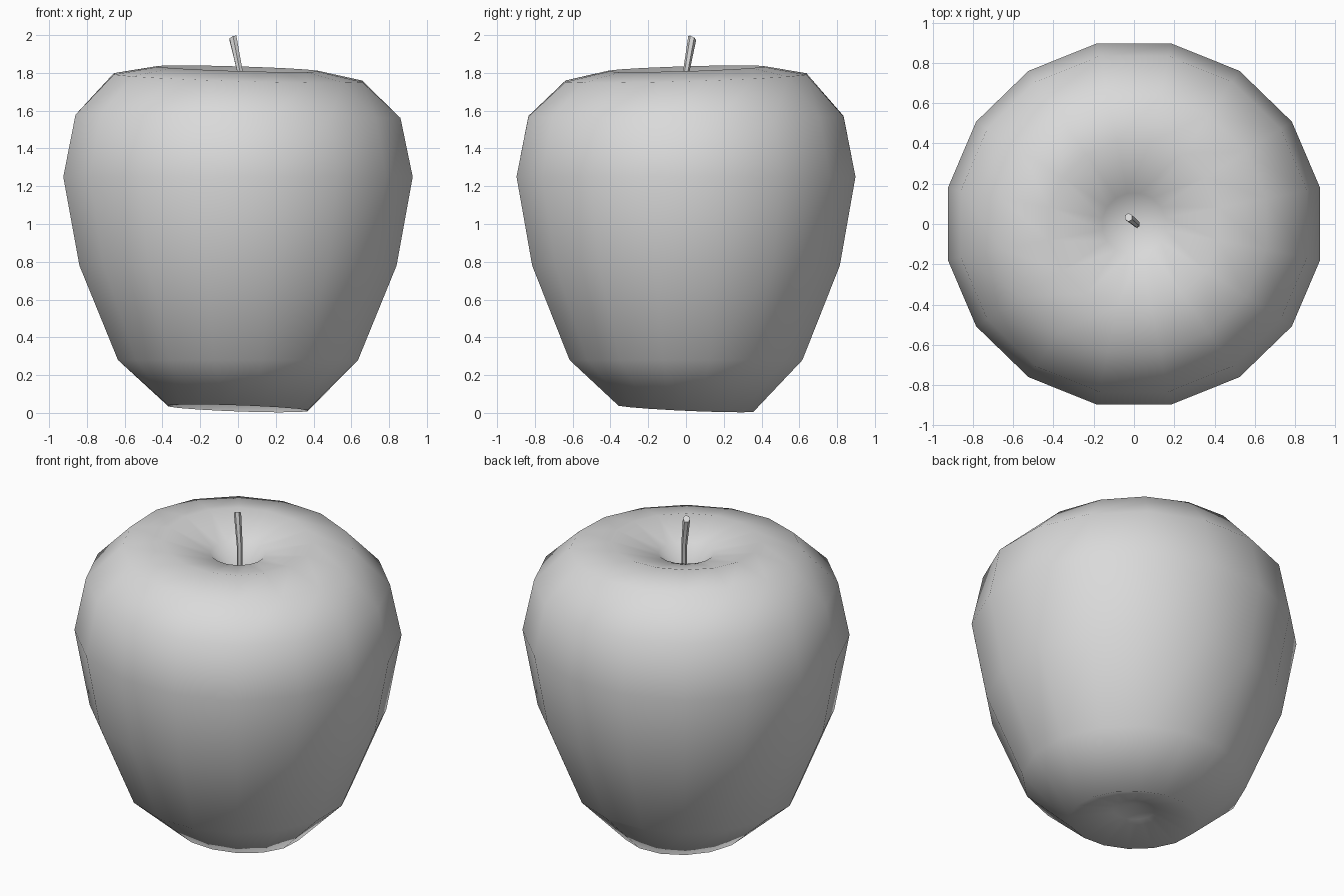
import bpy
import bmesh
import math
from mathutils import Vector

cube = bpy.data.objects.get("Cube")
if cube:
    bpy.data.objects.remove(cube, do_unlink=True)

# One plain grey for the whole fruit
grey = bpy.data.materials.new("plain_grey")
grey.use_nodes = True
colour = (0.7, 0.7, 0.7, 1)
grey.diffuse_color = colour
grey.node_tree.nodes["Principled BSDF"].inputs["Base Color"].default_value = colour


def ring(bm, centre, radius, sides, slope=(0, 0), squash=1.0):
    """Horizontal ring of vertices, tilted by slope in x and y."""
    verts = []
    for i in range(sides):
        a = 2 * math.pi * (i + 0.5) / sides
        x, y = radius * math.cos(a), radius * squash * math.sin(a)
        z = slope[0] * x + slope[1] * y
        verts.append(bm.verts.new(Vector(centre) + Vector((x, y, z))))
    return verts


def bridge(bm, lower, upper):
    n = len(lower)
    for i in range(n):
        j = (i + 1) % n
        bm.faces.new((lower[i], lower[j], upper[j], upper[i]))


def fan(bm, loop, tip):
    centre = bm.verts.new(tip)
    for a, b in zip(loop, loop[1:] + loop[:1]):
        bm.faces.new((a, b, centre))


def finish(bm, name, angle):
    bmesh.ops.recalc_face_normals(bm, faces=bm.faces)
    mesh = bpy.data.meshes.new(name)
    bm.to_mesh(mesh)
    bm.free()
    mesh.materials.append(grey)
    obj = bpy.data.objects.new(name, mesh)
    bpy.context.collection.objects.link(obj)
    bpy.ops.object.select_all(action="DESELECT")
    obj.select_set(True)
    bpy.context.view_layer.objects.active = obj
    bpy.ops.object.shade_smooth_by_angle(angle=math.radians(angle))


# Fruit body: radius, height, slope in x, slope in y, from lower to upper hollow
PROFILE = [
    (0.12, 0.09, -0.03, -0.04),
    (0.375, 0.024, -0.035, -0.045),
    (0.648, 0.28, 0, 0),
    (0.856, 0.78, 0, 0),
    (0.943, 1.25, 0, 0),
    (0.877, 1.57, -0.01, 0),
    (0.67, 1.775, -0.03, 0.03),
    (0.43, 1.822, -0.03, 0.03),
    (0.16, 1.75, -0.02, 0.02),
]
bm = bmesh.new()
loops = [ring(bm, (0, 0, z), r, 16, (sx, sy), 0.97) for r, z, sx, sy in PROFILE]
for lower, upper in zip(loops, loops[1:]):
    bridge(bm, lower, upper)
fan(bm, loops[0], (0, 0, 0.13))
fan(bm, loops[-1], (0, 0, 1.61))
finish(bm, "fruit_body", 180)

# Stem: leaning, with a slanted cut at the tip
bm = bmesh.new()
stem = [
    ring(bm, (0.015, -0.005, 1.58), 0.016, 6),
    ring(bm, (0.012, 0, 1.8), 0.017, 6),
    ring(bm, (-0.027, 0.033, 1.985), 0.021, 6, (0.4, -0.5)),
]
for lower, upper in zip(stem, stem[1:]):
    bridge(bm, lower, upper)
bm.faces.new(stem[0])
bm.faces.new(stem[-1])
finish(bm, "stem", 50)
